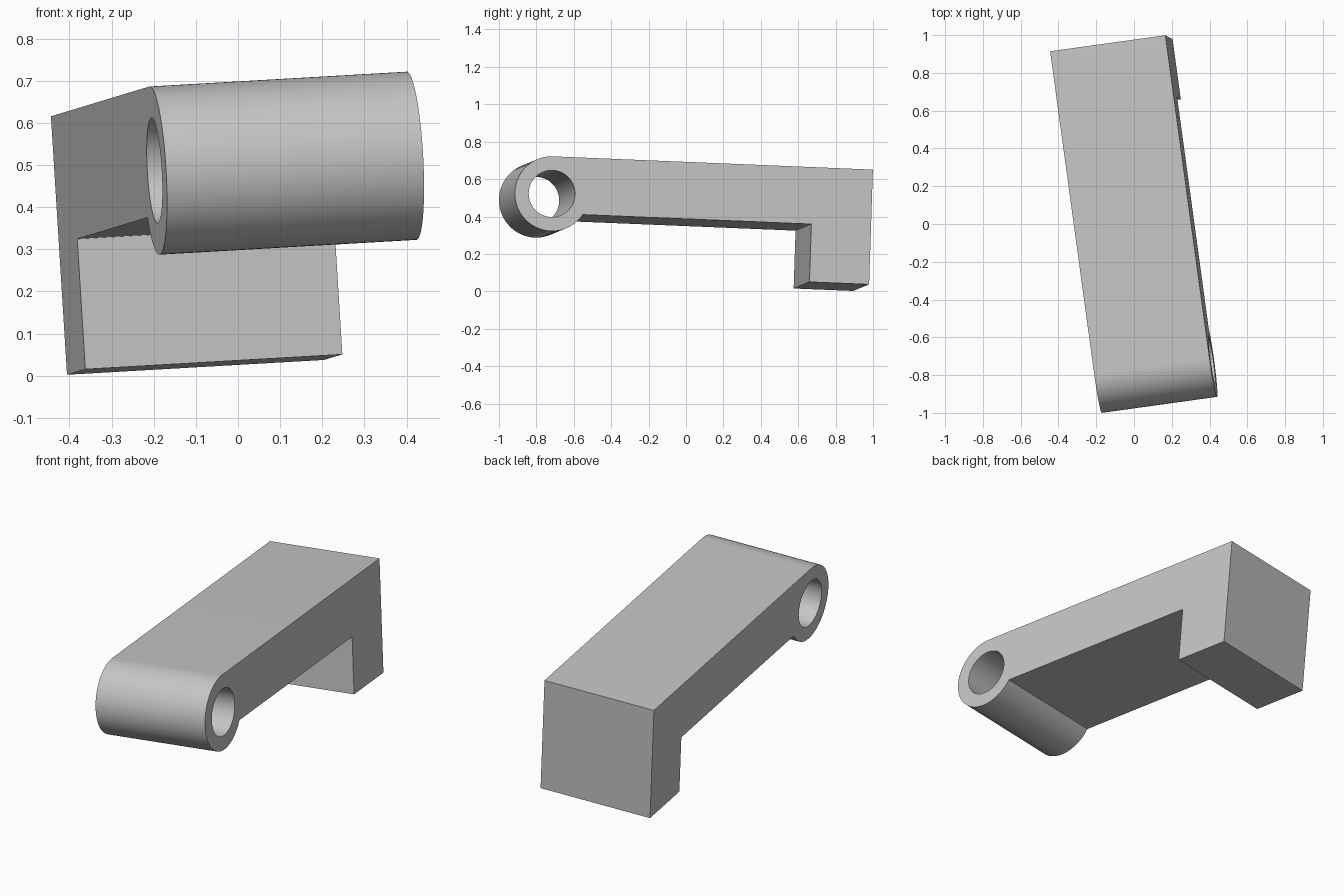
import bpy, bmesh, math
from mathutils import Matrix, Vector

cube = bpy.data.objects.get("Cube")
if cube:
    bpy.data.objects.remove(cube, do_unlink=True)

# Main dimensions, measured from the centre of the bore
WIDTH = 0.617
BARREL_R, BORE_R = 0.2, 0.125
BACK, LEG_FRONT = 1.727, 1.405
UNDERSIDE, LEG_BOTTOM = -0.105, -0.415
SEGMENTS = 96


def arc(radius, start, end, steps):
    """Points along an arc, in the (length, height) plane."""
    angles = (start + (end - start) * i / steps for i in range(steps + 1))
    return [(radius * math.cos(a), radius * math.sin(a)) for a in angles]


# Side profile: barrel arc, underside, leg, back and top
meet = 2 * math.pi + math.asin(UNDERSIDE / BARREL_R)
outline = arc(BARREL_R, math.pi / 2, meet, SEGMENTS * 2 // 3)
outline += [(LEG_FRONT, UNDERSIDE), (LEG_FRONT, LEG_BOTTOM),
            (BACK, LEG_BOTTOM), (BACK, BARREL_R)]
bore = arc(BORE_R, 0, 2 * math.pi, SEGMENTS)[:-1]

# Fill the profile around the bore and extrude it across the width
bm = bmesh.new()
edges = []
for loop in (outline, bore):
    verts = [bm.verts.new((0, l, h)) for l, h in loop]
    edges += [bm.edges.new((v, verts[i - 1])) for i, v in enumerate(verts)]
bmesh.ops.triangle_fill(bm, edges=edges, use_beauty=True, normal=(1, 0, 0))
result = bmesh.ops.extrude_face_region(bm, geom=bm.faces[:], use_keep_orig=True)
moved = [g for g in result["geom"] if isinstance(g, bmesh.types.BMVert)]
bmesh.ops.translate(bm, verts=moved, vec=(-WIDTH, 0, 0))
bmesh.ops.recalc_face_normals(bm, faces=bm.faces[:])

# Tilt the part slightly about every axis and set it in place
across = Vector((0.9893, 0.1375, 0.057)).normalized()
up = across.cross(Vector((-0.136, 0.99, -0.041))).normalized()
along = up.cross(across)
turn = Matrix((across, along, up)).transposed().to_4x4()
bm.transform(Matrix.Translation((0.412, -0.717, 0.522)) @ turn)

mesh = bpy.data.meshes.new("lever_arm")
bm.to_mesh(mesh)
bm.free()
arm = bpy.data.objects.new("lever_arm", mesh)
bpy.context.collection.objects.link(arm)

# Plain grey finish
grey = bpy.data.materials.new("light grey")
grey.use_nodes = True
colour = (0.56, 0.56, 0.56, 1)
grey.diffuse_color = colour
grey.node_tree.nodes["Principled BSDF"].inputs["Base Color"].default_value = colour
mesh.materials.append(grey)

# Smooth barrel and bore, sharp corners
bpy.ops.object.select_all(action="DESELECT")
arm.select_set(True)
bpy.context.view_layer.objects.active = arm
bpy.ops.object.shade_smooth_by_angle(angle=math.radians(30))
